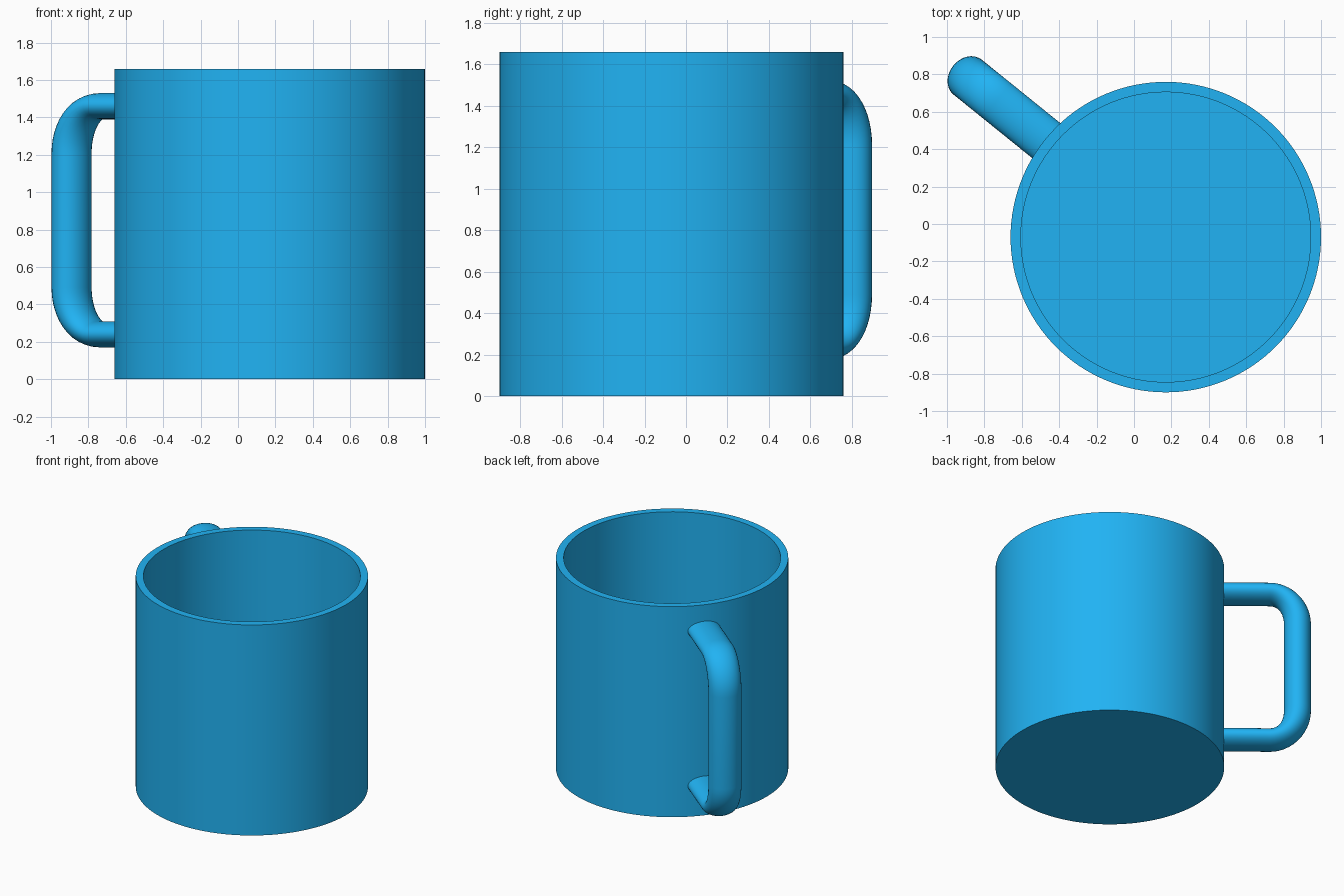
import bpy, bmesh, math
from mathutils import Vector

if "Cube" in bpy.data.objects:
    bpy.data.objects.remove(bpy.data.objects["Cube"])

CENTRE = Vector((0.17, -0.07, 0))
SIDES = 128

blue = bpy.data.materials.new("blue_glaze")
blue.diffuse_color = (0.015, 0.45, 0.9, 1)
blue.use_nodes = True
blue.node_tree.nodes["Principled BSDF"].inputs["Base Color"].default_value = blue.diffuse_color


def finish(name, bm):
    bmesh.ops.recalc_face_normals(bm, faces=bm.faces)
    mesh = bpy.data.meshes.new(name)
    bm.to_mesh(mesh)
    bm.free()
    obj = bpy.data.objects.new(name, mesh)
    bpy.context.collection.objects.link(obj)
    obj.location = CENTRE
    mesh.materials.append(blue)
    bpy.ops.object.select_all(action='DESELECT')
    obj.select_set(True)
    bpy.context.view_layer.objects.active = obj
    bpy.ops.object.shade_smooth_by_angle(angle=math.radians(35))
    return obj


def skin(bm, rings):
    """Bridge successive closed rings of points and cap both ends."""
    loops = [[bm.verts.new(p) for p in ring] for ring in rings]
    for a, b in zip(loops, loops[1:]):
        for i in range(len(a)):
            j = (i + 1) % len(a)
            bm.faces.new((a[i], a[j], b[j], b[i]))
    bm.faces.new(loops[0])
    bm.faces.new(loops[-1])


# Cup: outer wall, flat rim, inner wall and floor
bm = bmesh.new()
profile = [(0.83, 0), (0.83, 1.66), (0.775, 1.66), (0.775, 0.055)]
angles = [2 * math.pi * i / SIDES for i in range(SIDES)]
skin(bm, [[(r * math.cos(t), r * math.sin(t), z) for t in angles] for r, z in profile])
finish("cup", bm)

# Handle path: (outward, height, bend angle) with two rounded corners
REACH, LOW, HIGH = 1.362, 0.24, 1.46
BEND_OUT, BEND_UP, STEPS = 0.2, 0.25, 12
upper = [(0.79, HIGH, math.pi / 2)]
for i in range(STEPS + 1):
    t = math.pi / 2 * (1 - i / STEPS)
    upper.append((REACH - BEND_OUT + BEND_OUT * math.cos(t),
                  HIGH - BEND_UP + BEND_UP * math.sin(t), t))
path = upper + [(u, LOW + HIGH - z, -t) for u, z, t in reversed(upper)]

# Handle: oval section, thicker on the upright than on the two arms
HALF_WIDTH, THICK_OUT, THICK_UP = 0.12, 0.098, 0.07
out = Vector((-0.778, 0.628, 0)).normalized()
side = Vector((-out.y, out.x, 0))
rings = []
for u, z, t in path:
    ring = []
    for i in range(32):
        a = 2 * math.pi * i / 32
        n = math.cos(a)
        ring.append(out * (u + n * THICK_OUT * math.cos(t))
                    + side * (HALF_WIDTH * math.sin(a))
                    + Vector((0, 0, z + n * THICK_UP * math.sin(t))))
    rings.append(ring)
bm = bmesh.new()
skin(bm, rings)
finish("handle", bm)
